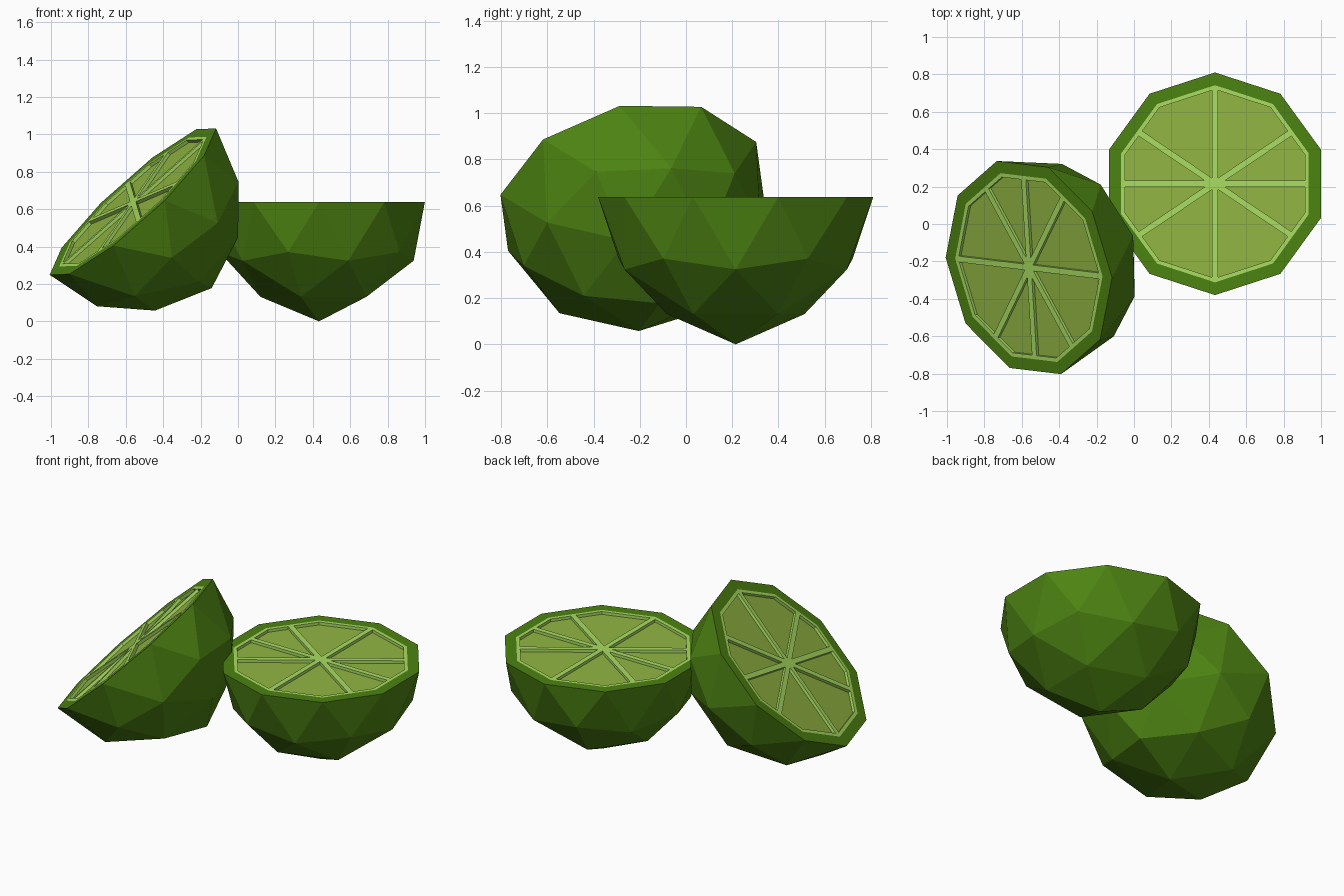
import bpy, bmesh
from math import sin, cos, radians
from mathutils import Matrix, Vector

if "Cube" in bpy.data.objects:
    bpy.data.objects.remove(bpy.data.objects["Cube"])

R, TIP = 0.595, 0.637          # cut radius, dome depth
R_RIND, R_PITH = 0.527, 0.505  # inner edges of rind and pith rim
DEPTH = 0.018                  # recess of the pulp
SPOKES = [(0, 0.485), (34, 0.49), (90, 0.51), (146, 0.49)]


def material(name, rgb):
    m = bpy.data.materials.new(name)
    m.diffuse_color = (*rgb, 1)
    m.use_nodes = True
    m.node_tree.nodes["Principled BSDF"].inputs["Base Color"].default_value = m.diffuse_color
    return m


RIND = material("rind_green", (0.075, 0.23, 0.006))
PITH = material("pith_green", (0.40, 0.73, 0.12))
PULP = material("pulp_green", (0.29, 0.47, 0.055))


def decagon(bm, r, z):
    return [bm.verts.new((r * cos(radians(18 + 36 * i)), r * sin(radians(18 + 36 * i)), z))
            for i in range(10)]


def bridge(bm, a, b):
    for i in range(10):
        j = (i + 1) % 10
        bm.faces.new((a[i], a[j], b[j], b[i]))


def finish(bm, name, mat, matrix):
    bmesh.ops.remove_doubles(bm, verts=bm.verts, dist=1e-4)
    bmesh.ops.recalc_face_normals(bm, faces=bm.faces)
    me = bpy.data.meshes.new(name)
    bm.to_mesh(me)
    bm.free()
    me.materials.append(mat)
    ob = bpy.data.objects.new(name, me)
    ob.matrix_world = matrix
    bpy.context.collection.objects.link(ob)


def half_lime(prefix, matrix):
    # rind: half icosphere with a pulled tip, flat lip and closed inner floor
    bm = bmesh.new()
    bmesh.ops.create_icosphere(bm, subdivisions=2, radius=R)
    bmesh.ops.delete(bm, geom=[v for v in bm.verts if v.co.z > 0.01], context='VERTS')
    min(bm.verts, key=lambda v: v.co.z).co.z = -TIP
    outer, inner = decagon(bm, R, 0), decagon(bm, R_RIND, 0)
    floor = decagon(bm, R_RIND, -DEPTH * 2)
    bridge(bm, outer, inner)
    bridge(bm, inner, floor)
    bm.faces.new(floor)
    finish(bm, prefix + "_rind", RIND, matrix)

    # pulp disc, slightly recessed
    bm = bmesh.new()
    top, low = decagon(bm, R_RIND - 0.005, -DEPTH), decagon(bm, R_RIND - 0.005, -DEPTH * 1.8)
    bm.faces.new(top)
    bm.faces.new(low)
    bridge(bm, top, low)
    finish(bm, prefix + "_pulp", PULP, matrix)

    # pith rim
    bm = bmesh.new()
    a, b = decagon(bm, R_RIND, 0), decagon(bm, R_PITH, 0)
    c = decagon(bm, R_PITH, -DEPTH - 0.002)
    bridge(bm, a, b)
    bridge(bm, b, c)
    finish(bm, prefix + "_pith_rim", PITH, matrix)

    # membranes between the segments
    bm = bmesh.new()
    for angle, half in SPOKES:
        m = (Matrix.Rotation(radians(angle), 4, 'Z')
             @ Matrix.Translation((0, 0, -DEPTH / 2 - 0.001))
             @ Matrix.Diagonal((2 * half, 0.033, DEPTH + 0.002, 1)))
        bmesh.ops.create_cube(bm, size=1, matrix=m)
    me_name = prefix + "_membranes"
    bmesh.ops.recalc_face_normals(bm, faces=bm.faces)
    me = bpy.data.meshes.new(me_name)
    bm.to_mesh(me)
    bm.free()
    me.materials.append(PITH)
    ob = bpy.data.objects.new(me_name, me)
    ob.matrix_world = matrix
    bpy.context.collection.objects.link(ob)


# upright half on the right
half_lime("upright_half", Matrix.Translation((0.433, 0.215, TIP)))

# tilted half leaning on it
n = Vector((-0.66, -0.19, 0.724)).normalized()
y = Vector((-0.75, 0.09, -0.66))
y = (y - n * y.dot(n)).normalized()
x = y.cross(n)
tilt = Matrix((x, y, n)).transposed().to_4x4()
half_lime("tilted_half", Matrix.Translation((-0.562, -0.233, 0.64)) @ tilt)
